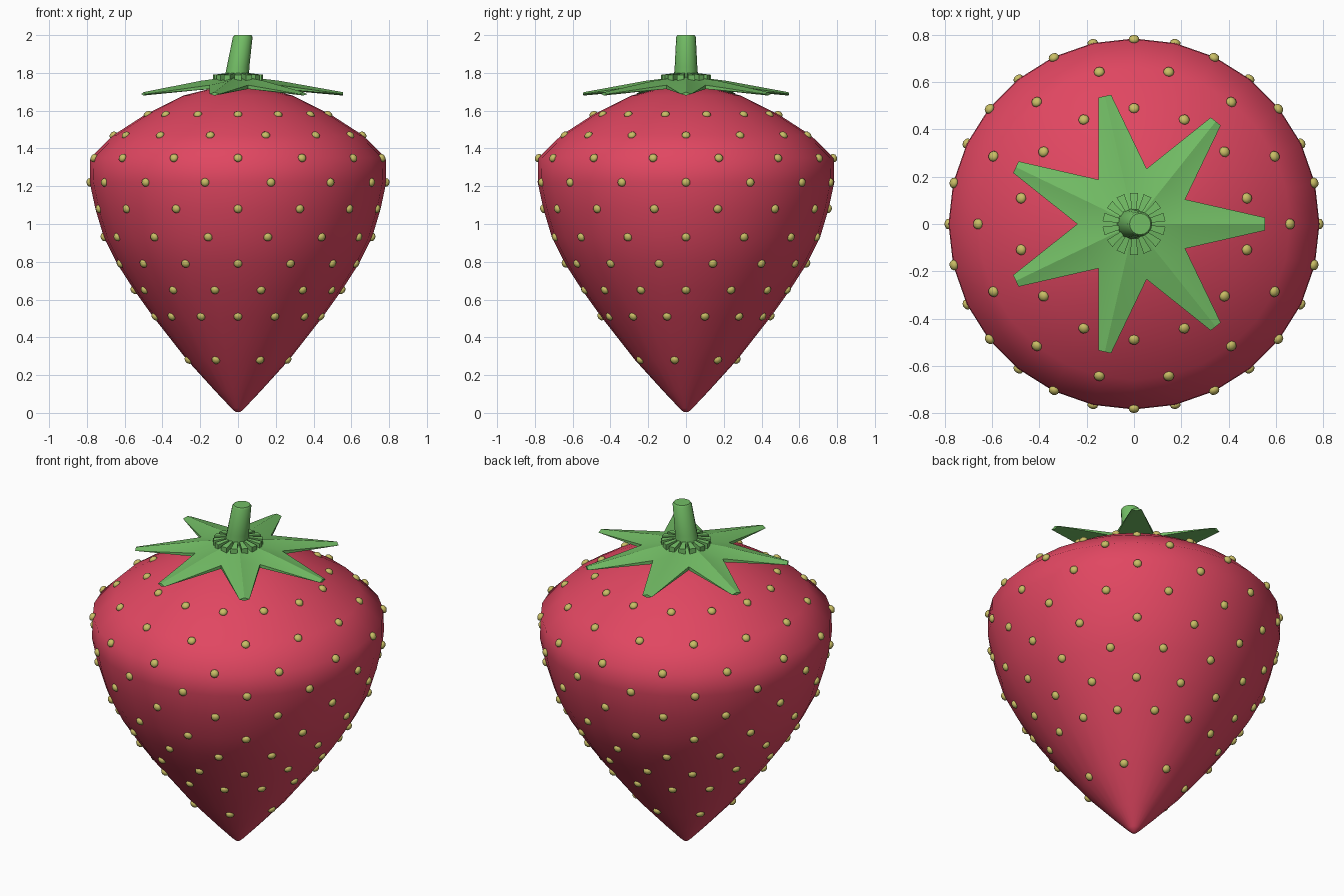
import bpy, bmesh, math
from mathutils import Matrix, Vector

cube = bpy.data.objects.get("Cube")
if cube:
    bpy.data.objects.remove(cube, do_unlink=True)


def material(name, rgb):
    mat = bpy.data.materials.new(name)
    mat.use_nodes = True
    mat.diffuse_color = (*rgb, 1)
    mat.node_tree.nodes["Principled BSDF"].inputs["Base Color"].default_value = (*rgb, 1)
    return mat


RED = material("berry red", (0.75, 0.062, 0.12))
GREEN = material("leaf green", (0.17, 0.51, 0.13))
GOLD = material("seed gold", (0.58, 0.51, 0.13))


def finish(bm, name, mat, angle):
    bmesh.ops.recalc_face_normals(bm, faces=bm.faces)
    mesh = bpy.data.meshes.new(name)
    bm.to_mesh(mesh)
    bm.free()
    mesh.materials.append(mat)
    obj = bpy.data.objects.new(name, mesh)
    bpy.context.collection.objects.link(obj)
    bpy.ops.object.select_all(action="DESELECT")
    obj.select_set(True)
    bpy.context.view_layer.objects.active = obj
    bpy.ops.object.shade_smooth_by_angle(angle=math.radians(angle))
    return obj


def polar(r, a, z):
    return Vector((r * math.cos(a), r * math.sin(a), z))


def skin(bm, rings):
    """Bridge closed rings of equal length and cap both ends."""
    loops = [[bm.verts.new(p) for p in ring] for ring in rings]
    n = len(loops[0])
    for low, high in zip(loops, loops[1:]):
        for i in range(n):
            j = (i + 1) % n
            bm.faces.new((low[i], low[j], high[j], high[i]))
    bm.faces.new(loops[0][::-1])
    bm.faces.new(loops[-1])


def circle(r, z, n, x=0.0):
    return [polar(r, math.tau * i / n, z) + Vector((x, 0, 0)) for i in range(n)]


# Berry body, a turned profile; the middle points carry the seed rows
seed_rows = [(0.27, 0.28), (0.45, 0.51), (0.55, 0.65), (0.64, 0.79), (0.71, 0.93),
             (0.755, 1.08), (0.785, 1.22), (0.782, 1.35), (0.66, 1.47), (0.49, 1.58)]
profile = [(0.012, 0.004), (0.035, 0.025), (0.12, 0.115)] + seed_rows
profile += [(0.29, 1.68), (0.15, 1.715), (0.04, 1.725)]
bm = bmesh.new()
skin(bm, [circle(r, z, 28) for r, z in profile])
finish(bm, "berry_body", RED, 60)

# Seeds, staggered from row to row, flattened along the surface normal
bm = bmesh.new()
step = math.tau / 14
for k, (r, z) in enumerate(seed_rows):
    (r0, z0), (r1, z1) = profile[k + 2], profile[k + 4]
    count = 7 if k == 0 else 14
    start = -math.pi / 2 + (step if k == 0 else 0 if k % 2 else step / 2)
    for i in range(count):
        a = start + math.tau * i / count
        normal = polar(z1 - z0, a, r0 - r1)
        turn = normal.to_track_quat("Z", "Y").to_matrix().to_4x4()
        place = Matrix.Translation(polar(r, a, z)) @ turn @ Matrix.Diagonal((1, 1, 0.75, 1))
        bmesh.ops.create_icosphere(bm, subdivisions=2, radius=0.023, matrix=place)
finish(bm, "seeds", GOLD, 60)

# Calyx: seven ridged pointed leaves meeting in valleys
bm = bmesh.new()
leaves = 7
half = math.pi / leaves
top, bottom = bm.verts.new((0, 0, 1.785)), bm.verts.new((0, 0, 1.72))
valleys = [(bm.verts.new(polar(0.24, a, 1.735)), bm.verts.new(polar(0.24, a, 1.715)))
           for a in [(2 * i + 1) * half for i in range(leaves)]]
for i in range(leaves):
    a = 2 * i * half
    ridge = bm.verts.new(polar(0.22, a, 1.758))
    keel = bm.verts.new(polar(0.22, a, 1.71))
    side = polar(1, a + math.pi / 2, 0)
    tip = polar(0.555, a, 1.688)
    tip_r, tip_l = bm.verts.new(tip - side * 0.027), bm.verts.new(tip + side * 0.027)
    tip_top = bm.verts.new(tip + Vector((0, 0, 0.01)))
    tip_low = bm.verts.new(tip - Vector((0, 0, 0.008)))
    for (up, down), end in ((valleys[i - 1], tip_r), (valleys[i], tip_l)):
        bm.faces.new((top, up, ridge))
        bm.faces.new((ridge, up, end, tip_top))
        bm.faces.new((up, down, end))
        bm.faces.new((down, keel, tip_low, end))
        bm.faces.new((bottom, keel, down))
    bm.faces.new((tip_r, tip_top, tip_l, tip_low))
finish(bm, "leaf_crown", GREEN, 25)

# Ring of small flaring bracts around the stem foot
bm = bmesh.new()
for i in range(14):
    a = math.tau * (i + 0.5) / 14
    side = polar(1, a + math.pi / 2, 0)
    rings = []
    for r, w, z in ((0.05, 0.008, 1.79), (0.132, 0.018, 1.78)):
        c = polar(r, a, z)
        rings.append([c + side * s * w + Vector((0, 0, h))
                      for s, h in ((-1, -0.02), (1, -0.02), (1, 0.01), (-1, 0.01))])
    skin(bm, rings)
finish(bm, "bract_ring", GREEN, 25)

# Stem, tapering and leaning a little
bm = bmesh.new()
skin(bm, [circle(0.066, 1.76, 16, -0.008), circle(0.06, 1.83, 16, 0.0),
          circle(0.052, 1.99, 16, 0.025), circle(0.045, 2.0, 16, 0.026)])
finish(bm, "stem", GREEN, 40)
